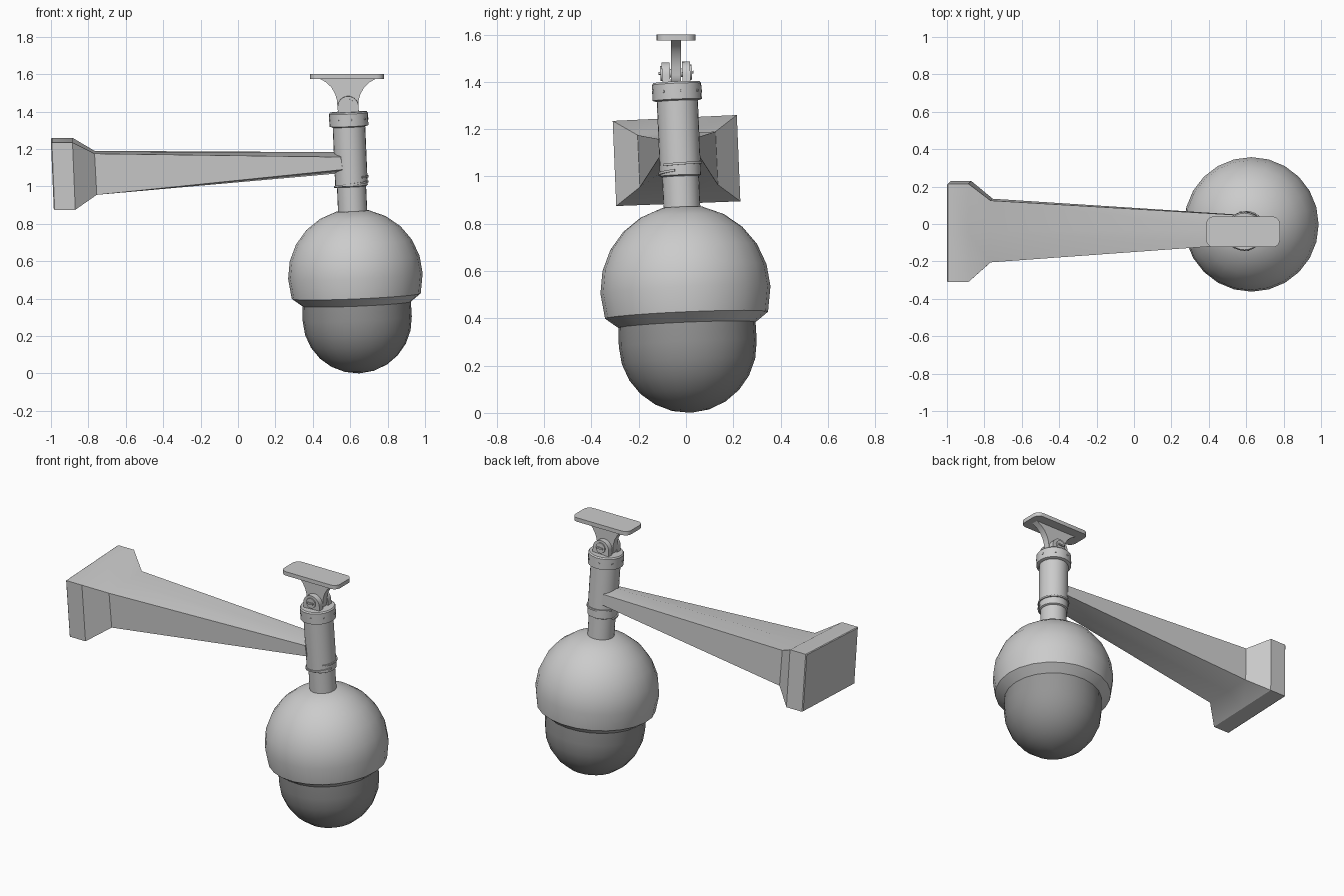
import bpy, bmesh
from math import sin, cos, pi, radians
from mathutils import Vector, Matrix

if "Cube" in bpy.data.objects:
    bpy.data.objects.remove(bpy.data.objects["Cube"])

# The hanging camera leans slightly; the ceiling plate stays level
UP = Vector((-0.043, -0.043, 1)).normalized()
LEAN = (Matrix.Translation((0.65, 0.02, 0.001))
        @ Vector((0, 0, 1)).rotation_difference(UP).to_matrix().to_4x4())
I = Matrix.Identity(4)


def finish(name, bm, m=I, angle=35):
    bmesh.ops.recalc_face_normals(bm, faces=bm.faces)
    bm.transform(m)
    me = bpy.data.meshes.new(name)
    bm.to_mesh(me)
    bm.free()
    ob = bpy.data.objects.new(name, me)
    bpy.context.collection.objects.link(ob)
    bpy.ops.object.select_all(action='DESELECT')
    ob.select_set(True)
    bpy.context.view_layer.objects.active = ob
    bpy.ops.object.shade_smooth_by_angle(angle=radians(angle))
    return ob


def loft(name, sections, m=I, angle=35):
    """Join closed sections of equal length and cap both ends."""
    bm = bmesh.new()
    rings = [[bm.verts.new(p) for p in s] for s in sections]
    n = len(rings[0])
    for a, b in zip(rings, rings[1:]):
        for i in range(n):
            j = (i + 1) % n
            bm.faces.new((a[i], a[j], b[j], b[i]))
    bm.faces.new(rings[0])
    bm.faces.new(rings[-1])
    return finish(name, bm, m, angle)


def lathe(name, profile, m=LEAN, seg=24):
    return loft(name, [[(r * cos(2 * pi * i / seg), r * sin(2 * pi * i / seg), z)
                        for i in range(seg)] for r, z in profile], m)


def prism(name, pts, y0, y1, m=I):
    """Extrude an x-z outline along y."""
    return loft(name, [[(x, y, z) for x, z in pts] for y in (y0, y1)], m)


def arc(cx, cz, r, a0, a1, n):
    return [(cx + r * cos(radians(a0 + (a1 - a0) * i / n)),
             cz + r * sin(radians(a0 + (a1 - a0) * i / n))) for i in range(n + 1)]


# Upper housing: most of a sphere with a bevelled lower rim
lathe("dome_housing", [(0.282, 0.40), (0.285, 0.367), (0.345, 0.413)]
      + arc(0, 0.52, 0.36, 0, 76, 5))

# Dark lower window
glass = lathe("dome_window", arc(0, 0.292, 0.292, -89, 0, 6) + [(0.29, 0.40)])
mat = bpy.data.materials.new("dark_window")
mat.diffuse_color = (0.3, 0.3, 0.3, 1)
mat.use_nodes = True
mat.node_tree.nodes["Principled BSDF"].inputs["Base Color"].default_value = mat.diffuse_color
glass.data.materials.append(mat)

# Pole, sleeve and cap collar
lathe("pole", [(0.078, 0.82), (0.078, 1.03)])
lathe("sleeve", [(0.078, 1.0), (0.087, 1.005), (0.087, 1.34)])
lathe("cap", [(0.088, 1.32), (0.104, 1.325), (0.104, 1.392), (0.098, 1.40)])


# Thread ribs around the bottom of the sleeve
def rib(name, a0, a1, z0, z1, n=20):
    secs = []
    for k in range(n + 1):
        t = k / n
        a, z = radians(a0 + (a1 - a0) * t), z0 + (z1 - z0) * t
        secs.append([(r * cos(a), r * sin(a), z + dz) for r, dz in
                     ((0.08, -0.005), (0.094, -0.005), (0.094, 0.005), (0.08, 0.005))])
    loft(name, secs, LEAN)


rib("thread_rib_lower", 170, 345, 1.0, 1.025)
rib("thread_rib_upper", 310, 520, 1.05, 1.06)

# Small screws around the cap
for k in range(8):
    bm = bmesh.new()
    bmesh.ops.create_cone(bm, cap_ends=True, segments=8, radius1=0.006, radius2=0.006, depth=0.008)
    finish("cap_screw", bm, LEAN @ Matrix.Rotation(k * pi / 4 + 0.2, 4, 'Z')
           @ Matrix.Translation((0.103, 0, 1.36)) @ Matrix.Rotation(pi / 2, 4, 'Y'))

# Hinge ears, bolt heads and slot bars on both sides
ear = [(-0.056, 1.39), (0.056, 1.39)] + arc(0, 1.43, 0.056, 0, 180, 12)
for s in (-1, 1):
    prism("hinge_ear", ear, s * 0.026, s * 0.06, LEAN)
    prism("bolt_head", arc(0, 1.44, 0.032, 0, 337.5, 15), s * 0.055, s * 0.067, LEAN)
    prism("bolt_slot", [(-0.02, 1.435), (0.02, 1.435), (0.02, 1.445), (-0.02, 1.445)],
          s * 0.06, s * 0.074, LEAN)
prism("hinge_bolt", arc(0, 1.44, 0.018, 0, 330, 11), -0.065, 0.065, LEAN)

# Flared web up to the ceiling plate
half = [(0.056, 1.43), (0.058, 1.46), (0.068, 1.495), (0.088, 1.53), (0.115, 1.556), (0.155, 1.578)]
cx = 0.587
web = [(cx + x, z) for x, z in half] + [(cx - x, z) for x, z in reversed(half)]
web += arc(cx, 1.43, 0.056, 195, 345, 8)
prism("ceiling_web", web, -0.064, -0.022)

# Rounded ceiling plate
outline = []
for sx, sy, a in ((1, 1, 0), (-1, 1, 90), (-1, -1, 180), (1, -1, 270)):
    outline += arc(0.583 + sx * 0.157, -0.042 + sy * 0.042, 0.04, a, a + 90, 5)
loft("ceiling_plate", [[(x, y, z) for x, y in outline] for z in (1.575, 1.6)])


# Wall plate, flange and tapering arm
def section(corners, xb, xt, bulge=0):
    """Corners are bottom-near, bottom-far, top-far, top-near in (y, z)."""
    (a, b, c, d) = corners

    def mid(p, q, dz):
        return ((p[0] + q[0]) / 2, (p[1] + q[1]) / 2 + dz)
    low = [a, mid(a, b, -bulge), b]
    high = [c, mid(c, d, bulge), d]
    return [(xb, *p) for p in low] + [(xt, *p) for p in high]


plate = ((-0.295, 0.875), (0.23, 0.895), (1.26 and 0.215, 1.26), (-0.31, 1.235))
root = ((-0.195, 0.955), (0.135, 0.965), (0.125, 1.19), (-0.205, 1.175))
tip = ((-0.108, 1.09), (0.05, 1.097), (0.048, 1.165), (-0.11, 1.157))
inset = tuple((-0.04 + (y + 0.04) * 0.98, 1.067 + (z - 1.067) * 0.98) for y, z in plate)
loft("wall_bracket", [section(inset, -0.985, -1.0), section(plate, -0.98, -0.995),
                      section(plate, -0.87, -0.885), section(root, -0.755, -0.767),
                      section(tip, 0.56, 0.55, 0.022)], angle=30)
